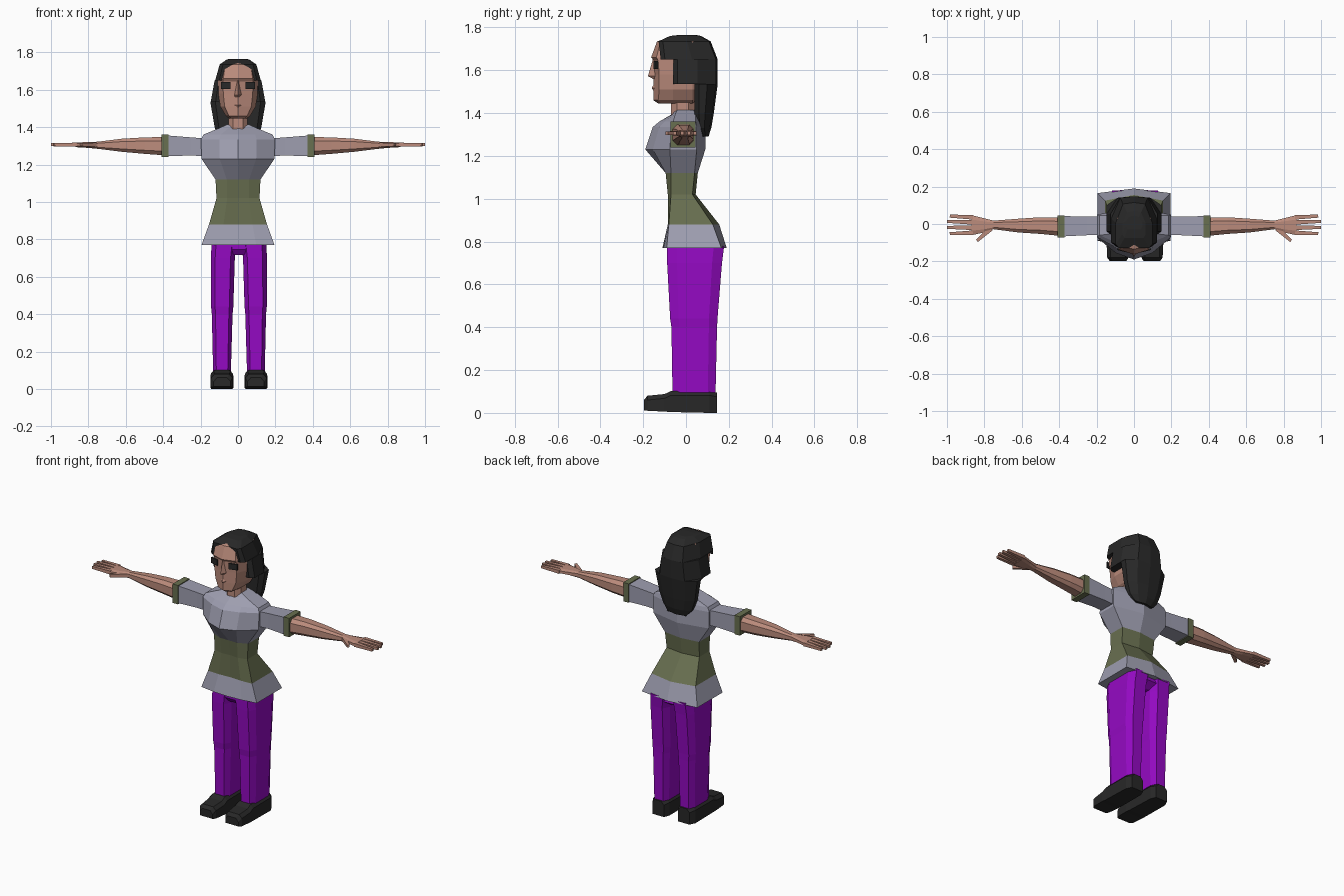
import bpy, bmesh
from mathutils import Vector


def material(name, r, g, b):
    m = bpy.data.materials.new(name)
    m.diffuse_color = (r, g, b, 1)
    return m


SKIN = material("skin", 0.50, 0.26, 0.20)
SHIRT = material("grey shirt", 0.34, 0.34, 0.43)
OLIVE = material("olive band", 0.14, 0.16, 0.08)
PURPLE = material("purple trousers", 0.30, 0.003, 0.55)
BLACK = material("charcoal", 0.021, 0.021, 0.021)


def loft(name, rings, mats, rule=None):
    """Skin a list of equal-length rings and cap both ends."""
    bm = bmesh.new()
    vs = [[bm.verts.new(p) for p in ring] for ring in rings]
    n = len(vs[0])
    for a, b in zip(vs, vs[1:]):
        for i in range(n):
            j = (i + 1) % n
            bm.faces.new((a[i], a[j], b[j], b[i]))
    bm.faces.new(vs[0])
    bm.faces.new(vs[-1])
    bmesh.ops.recalc_face_normals(bm, faces=bm.faces)
    if rule:
        for f in bm.faces:
            f.material_index = rule(f.calc_center_median())
    me = bpy.data.meshes.new(name)
    bm.to_mesh(me)
    bm.free()
    for m in mats:
        me.materials.append(m)
    ob = bpy.data.objects.new(name, me)
    bpy.context.collection.objects.link(ob)
    return ob


def sym(half, z):
    """Full ring from a half section running front centre to back centre."""
    return [(x, y, z) for x, y in half] + [(-x, y, z) for x, y in half[-2:0:-1]]


def octagon(a0, a1, b0, b1, c):
    """Chamfered rectangle; c is the chamfer as a share of each side."""
    da, db = (a1 - a0) * c, (b1 - b0) * c
    return [(a0 + da, b0), (a1 - da, b0), (a1, b0 + db), (a1, b1 - db),
            (a1 - da, b1), (a0 + da, b1), (a0, b1 - db), (a0, b0 + db)]


def rect(a0, a1, b0, b1):
    return [(a0, b0), (a1, b0), (a1, b1), (a0, b1)]


def along_x(s, x, section):
    return [(s * x, y, z) for y, z in section]


# Torso: z, half width, front centre, front mid, front side, back side, back centre
torso = [
    (0.77, 0.195, -0.11, -0.105, -0.09, 0.165, 0.19),
    (0.88, 0.155, -0.08, -0.085, -0.08, 0.125, 0.155),
    (1.02, 0.115, -0.08, -0.085, -0.07, 0.03, 0.045),
    (1.12, 0.12, -0.095, -0.095, -0.07, 0.04, 0.055),
    (1.23, 0.195, -0.19, -0.155, -0.075, 0.05, 0.09),
    (1.335, 0.198, -0.155, -0.125, -0.07, 0.05, 0.09),
    (1.36, 0.185, -0.125, -0.10, -0.06, 0.045, 0.085),
    (1.395, 0.10, -0.065, -0.06, -0.05, 0.045, 0.065),
    (1.415, 0.055, -0.055, -0.05, -0.04, 0.035, 0.045),
]
loft("top_garment",
     [sym([(0, f), (w * 0.5, m), (w, s), (w, b), (0, c)], z)
      for z, w, f, m, s, b, c in torso],
     [SHIRT, OLIVE], lambda c: 1 if 0.88 < c.z < 1.12 else 0)

# Neck
loft("neck", [[(x, y, z) for x, y in octagon(-0.052, 0.052, -0.07, 0.04, 0.25)]
              for z in (1.38, 1.47)], [SKIN])

# Head: z, half width, front centre, front side, cheek depth, back
head = [
    (1.445, 0.045, -0.13, -0.115, -0.05, 0.02),
    (1.46, 0.065, -0.152, -0.13, -0.06, 0.05),
    (1.51, 0.095, -0.152, -0.125, -0.06, 0.09),
    (1.58, 0.105, -0.15, -0.125, -0.06, 0.10),
    (1.645, 0.106, -0.15, -0.13, -0.06, 0.10),
    (1.66, 0.105, -0.163, -0.138, -0.06, 0.10),
    (1.735, 0.09, -0.135, -0.118, -0.05, 0.09),
    (1.75, 0.06, -0.09, -0.08, -0.04, 0.06),
]
loft("head", [sym([(0, f), (w * 0.75, s), (w, c), (w, 0.03), (w * 0.6, b), (0, b)], z)
              for z, w, f, s, c, b in head], [SKIN])

# Nose and lips
loft("nose", [[(-w, -0.135, z), (0, y, z), (w, -0.135, z)] for z, w, y in
              ((1.56, 0.022, -0.155), (1.572, 0.024, -0.178), (1.65, 0.01, -0.155))], [SKIN])
loft("lips", [[(-w, -0.13, z), (0, y, z), (w, -0.13, z)] for z, w, y in
              ((1.50, 0.025, -0.15), (1.517, 0.04, -0.16), (1.535, 0.025, -0.15))], [SKIN])

# Eyes: dark plates following the face
for s, side in ((1, "left"), (-1, "right")):
    loft(side + "_eye", [[(s * 0.04, -0.152, z), (s * 0.092, -0.139, z),
                          (s * 0.09, -0.131, z), (s * 0.04, -0.144, z)]
                         for z in (1.605, 1.642)], [BLACK])

# Hair: z, half width, front edge, back
hair = [
    (1.29, 0.065, 0.075, 0.105),
    (1.33, 0.10, 0.045, 0.118),
    (1.40, 0.125, 0.04, 0.13),
    (1.535, 0.148, 0.04, 0.148),
    (1.535, 0.146, -0.06, 0.148),
    (1.65, 0.125, -0.06, 0.148),
    (1.65, 0.122, -0.118, 0.148),
    (1.735, 0.098, -0.128, 0.115),
    (1.76, 0.062, -0.075, 0.07),
    (1.765, 0.045, -0.03, 0.045),
]
loft("hair", [sym([(0, f), (w * 0.82, f), (w, f + 0.02), (w, f + (b - f) * 0.55),
                   (w * 0.6, b - 0.008), (0, b)], z) for z, w, f, b in hair], [BLACK])

for s, side in ((1, "left"), (-1, "right")):
    # Sleeve and cuff
    loft(side + "_sleeve", [along_x(s, x, rect(*r)) for x, r in (
        (0.18, (-0.06, 0.04, 1.245, 1.34)),
        (0.25, (-0.06, 0.04, 1.248, 1.345)),
        (0.375, (-0.066, 0.042, 1.245, 1.355)))], [SHIRT])
    loft(side + "_cuff", [along_x(s, x, rect(-0.072, 0.045, 1.24, 1.36))
                          for x in (0.372, 0.41)], [OLIVE])

    # Arm and palm
    loft(side + "_arm", [along_x(s, x, octagon(*r, 0.22)) for x, r in (
        (0.40, (-0.063, 0.036, 1.25, 1.347)),
        (0.50, (-0.053, 0.036, 1.257, 1.345)),
        (0.62, (-0.045, 0.028, 1.268, 1.338)),
        (0.75, (-0.028, 0.018, 1.284, 1.322)),
        (0.80, (-0.045, 0.03, 1.289, 1.32)),
        (0.87, (-0.06, 0.048, 1.293, 1.318)))], [SKIN])

    # Fingers and thumb: start x, y, end x, y
    digits = {"thumb": (0.765, -0.025, 0.84, -0.09), "index": (0.86, -0.047, 0.985, -0.052),
              "middle": (0.86, -0.02, 1.0, -0.018), "ring": (0.86, 0.009, 1.0, 0.014),
              "little": (0.86, 0.036, 0.985, 0.042)}
    for digit, (x0, y0, x1, y1) in digits.items():
        d = Vector((x1 - x0, y1 - y0)).normalized()
        rings = []
        for x, y, w, h in ((x0, y0, 0.0125, 0.011), (x1, y1, 0.008, 0.008)):
            rings.append([(s * (x - d.y * a * w), y + d.x * a * w, 1.306 + b * h)
                          for a, b in rect(-1, 1, -1, 1)])
        loft(f"{side}_{digit}_finger", rings, [SKIN])

    # Trouser leg: z, inner x, outer x, front y, back y
    legs = [(0.095, 0.043, 0.138, -0.063, 0.138), (0.40, 0.034, 0.145, -0.068, 0.145),
            (0.44, 0.03, 0.149, -0.074, 0.147), (0.70, 0.022, 0.15, -0.088, 0.168),
            (0.78, 0.012, 0.146, -0.09, 0.178)]
    loft(side + "_trouser_leg", [[(s * x + 0.005, y, z) for x, y in octagon(i, o, f, b, 0.18)]
                                 for z, i, o, f, b in legs], [PURPLE])

    # Shoe: y, inner x, outer x, bottom, top
    shoe = [(-0.197, 0.045, 0.135, 0.012, 0.06), (-0.18, 0.035, 0.148, 0.01, 0.08),
            (-0.10, 0.03, 0.152, 0.006, 0.088), (-0.07, 0.032, 0.15, 0.004, 0.102),
            (0.11, 0.035, 0.148, 0.0, 0.102), (0.145, 0.05, 0.13, 0.0, 0.095)]
    loft(side + "_shoe", [[(s * x + 0.005, y, z) for x, z in
                           ((i, b), (o, b), (o, t - 0.02), (o - 0.018, t), (i + 0.018, t), (i, t - 0.02))]
                          for y, i, o, b, t in shoe], [BLACK])

# Hips joining the two legs
loft("trouser_hips", [[(x + 0.005, y, z) for x, y in rect(-w, w, f, b)] for z, w, f, b in (
    (0.715, 0.025, -0.06, 0.12), (0.745, 0.05, -0.085, 0.165), (0.79, 0.12, -0.088, 0.15))], [PURPLE])
